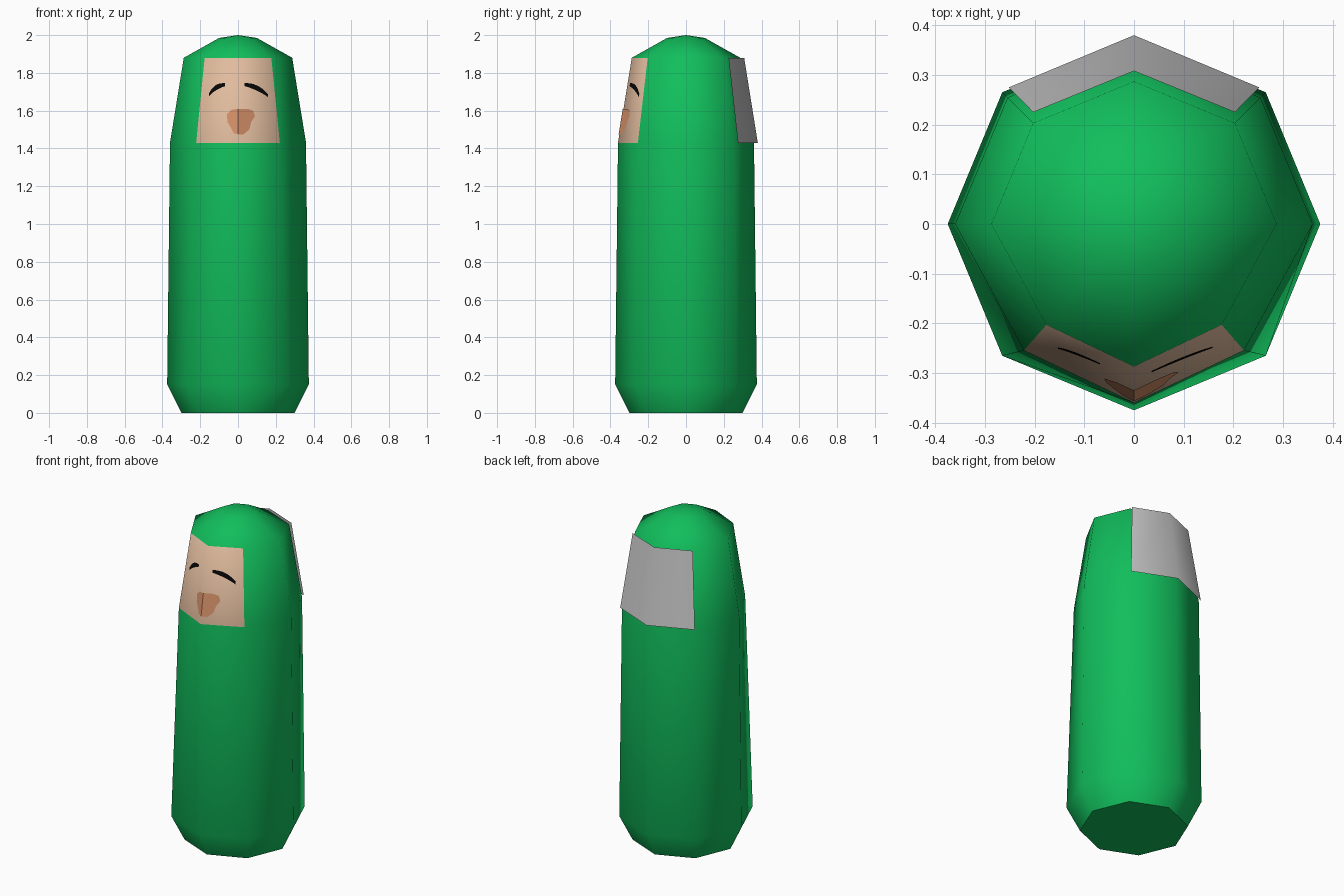
import bpy, bmesh, math

if "Cube" in bpy.data.objects:
    bpy.data.objects.remove(bpy.data.objects["Cube"])


def srgb(r, g, b):
    f = lambda c: c / 12.92 if c <= 0.04045 else ((c + 0.055) / 1.055) ** 2.4
    return (f(r / 255), f(g / 255), f(b / 255), 1.0)


def material(name, *rgb):
    m = bpy.data.materials.new(name)
    m.diffuse_color = srgb(*rgb)
    m.use_nodes = True
    m.node_tree.nodes["Principled BSDF"].inputs["Base Color"].default_value = m.diffuse_color
    return m


GREEN = material("green", 17, 190, 92)
SKIN = material("skin", 224, 187, 157)
PINK = material("orange pink", 217, 147, 106)
BLACK = material("black", 8, 8, 8)
GREY = material("light grey", 198, 198, 198)


def make(name, verts, faces, mats):
    me = bpy.data.meshes.new(name)
    me.from_pydata(verts, [], faces)
    for m in mats:
        me.materials.append(m)
    ob = bpy.data.objects.new(name, me)
    bpy.context.collection.objects.link(ob)
    return ob


def smooth(ob, angle):
    bpy.ops.object.select_all(action='DESELECT')
    ob.select_set(True)
    bpy.context.view_layer.objects.active = ob
    bpy.ops.object.shade_smooth_by_angle(angle=math.radians(angle))


# Body: eight-sided rings; the face area's side corners are pulled inwards
Z_LOW, Z_HIGH = 1.43, 1.88
rings = [(0.30, 0), (0.375, 0.15), (0.36, Z_LOW), (0.287, Z_HIGH), (0.10, 1.985)]
verts, faces = [], []
for r, z in rings:
    for k in range(8):
        x, y = r * math.cos(k * math.pi / 4), r * math.sin(k * math.pi / 4)
        if z in (Z_LOW, Z_HIGH) and k in (5, 7):
            x *= 0.87
        verts.append((x, y, z))
verts.append((0, 0, 2.0))
faces.append(list(range(7, -1, -1)))
for i in range(len(rings) - 1):
    for k in range(8):
        n = (k + 1) % 8
        faces.append([i * 8 + k, i * 8 + n, i * 8 + 8 + n, i * 8 + 8 + k])
faces += [[32 + k, 32 + (k + 1) % 8, 40] for k in range(8)]
body = make("body", verts, faces, [GREEN, SKIN])
for p in body.data.polygons:
    if Z_LOW < p.center.z < Z_HIGH and p.center.y < -0.2 and abs(p.center.x) < 0.15:
        p.material_index = 1
smooth(body, 58)

# Back panel: folded sheet standing just off the back of the head
back = [(x, y, z) for z, w, side, mid in ((Z_LOW, 0.252, 0.275, 0.38),
                                          (Z_HIGH, 0.203, 0.225, 0.308))
        for x, y in ((w, side), (0, mid), (-w, side))]
panel = make("back_panel", back, [(0, 1, 4, 3), (1, 2, 5, 4)], [GREY])
smooth(panel, 58)


def on_face(x, z, lift=0.004):
    """Point just in front of the folded face surface."""
    t = (z - Z_LOW) / (Z_HIGH - Z_LOW)
    mid, r = 0.36 - 0.073 * t, (0.36 - 0.073 * t) * math.sqrt(0.5)
    return (x, -(mid + (r - mid) * abs(x) / (r * 0.87)) - lift, z)


# Closed eyes: thin curved strips
def eye(name, a, b, c, n=8):
    pts = []
    for i in range(n + 1):
        t = i / n
        x, z = [(1 - t) ** 2 * a[j] + 2 * t * (1 - t) * b[j] + t * t * c[j] for j in (0, 1)]
        h = 0.008 + 0.006 * math.sin(math.pi * t)
        pts += [on_face(x, z - h), on_face(x, z + h)]
    make(name, pts, [(2 * i, 2 * i + 2, 2 * i + 3, 2 * i + 1) for i in range(n)], [BLACK])


eye("left_eye", (-0.153, 1.685), (-0.125, 1.73), (-0.068, 1.738))
eye("right_eye", (0.035, 1.738), (0.105, 1.73), (0.158, 1.68))

# Mouth: two halves meeting on the fold
halves = [[(0, 1.475), (0, 1.61), (-0.035, 1.605), (-0.06, 1.58), (-0.055, 1.54), (-0.022, 1.48)],
          [(0, 1.475), (0.03, 1.475), (0.06, 1.50), (0.07, 1.54), (0.09, 1.57), (0.08, 1.60),
           (0.05, 1.61), (0, 1.61)]]
halves[0] = [halves[0][0]] + halves[0][1:]
pts = [on_face(x, z) for h in halves for x, z in h]
make("mouth", pts, [list(range(6)), list(range(6, 14))], [PINK])
